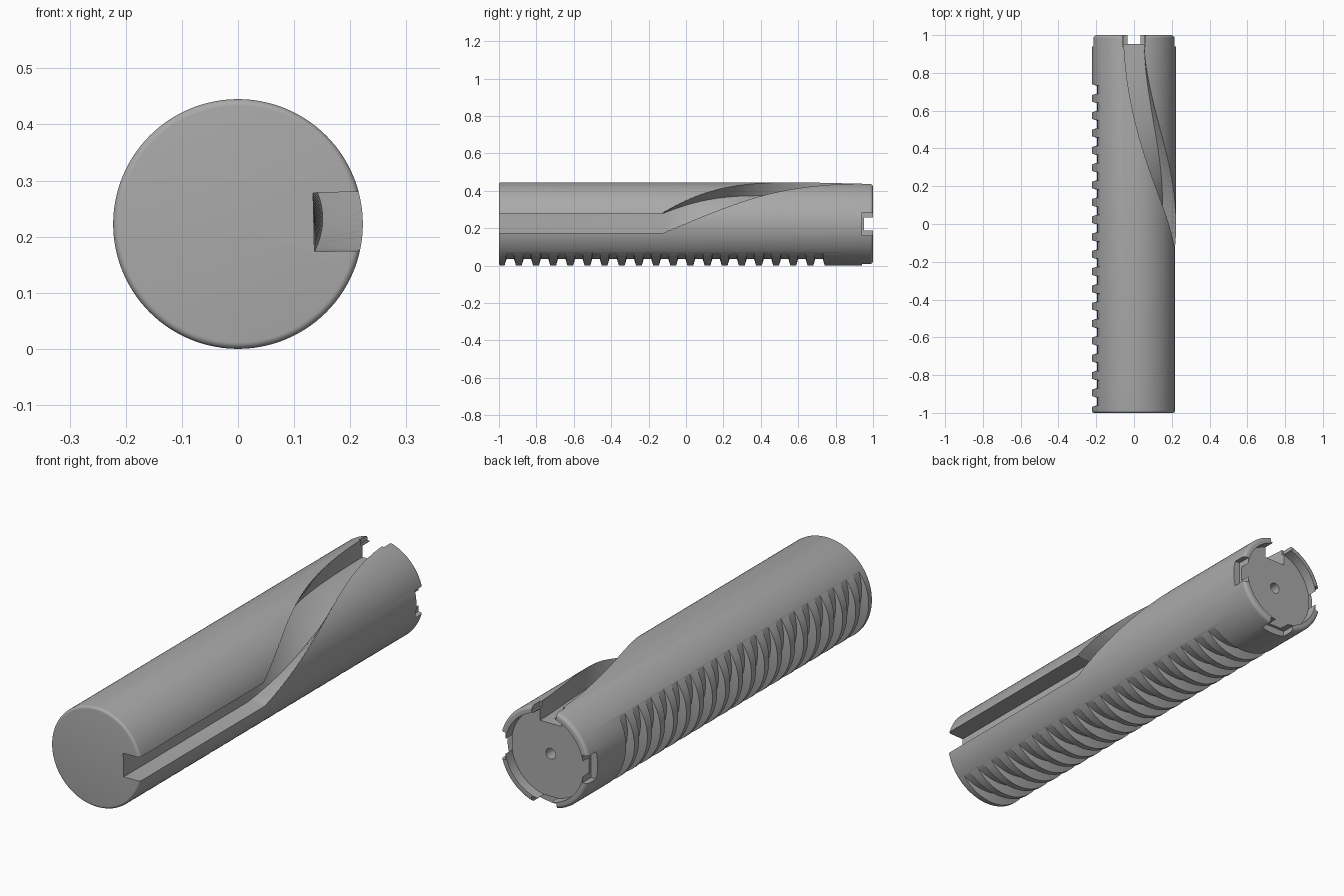
import bpy, bmesh, math
from mathutils import Vector, Matrix

cube = bpy.data.objects.get("Cube")
if cube:
    bpy.data.objects.remove(cube, do_unlink=True)

R = 0.2225          # shaft radius
CENTRE = Vector((0, 0, R))

grey = bpy.data.materials.new("steel_grey")
grey.use_nodes = True
colour = (0.4, 0.4, 0.4, 1)
grey.diffuse_color = colour
grey.node_tree.nodes["Principled BSDF"].inputs["Base Color"].default_value = colour


def finish(name, bm):
    bmesh.ops.remove_doubles(bm, verts=bm.verts, dist=1e-5)
    bmesh.ops.recalc_face_normals(bm, faces=bm.faces)
    mesh = bpy.data.meshes.new(name)
    bm.to_mesh(mesh)
    bm.free()
    mesh.materials.append(grey)
    obj = bpy.data.objects.new(name, mesh)
    bpy.context.collection.objects.link(obj)
    return obj


def lathe(bm, profile, centre, closed=False, steps=128):
    """Spin (radius, y) points around an axis along y."""
    verts = [bm.verts.new(centre + Vector((r, y, 0))) for r, y in profile]
    edges = [bm.edges.new(pair) for pair in zip(verts, verts[1:])]
    if closed:
        edges.append(bm.edges.new((verts[-1], verts[0])))
    bmesh.ops.spin(bm, geom=verts + edges, cent=centre, axis=(0, 1, 0),
                   angle=math.tau, steps=steps, use_merge=True)


def fillet(y_end, sign, size):
    """Quarter-round from the outer wall to the end face."""
    points = []
    for i in range(6):
        a = math.radians(18 * i)
        points.append((R - size + size * math.cos(a),
                       y_end - sign * size * (1 - math.sin(a))))
    return points


# Shaft with rounded ends, recessed rear face and centre hole
rim, face, hole = 0.193, 0.953, 0.024
profile = [(0, -1)] + fillet(-1, -1, 0.012)[::-1] + fillet(1, 1, 0.016)
profile += [(rim, 1), (rim, face), (hole, face), (hole, 0.85), (0, 0.85)]
bm = bmesh.new()
lathe(bm, profile, CENTRE)
shaft = finish("shaft", bm)

# Rack notches: tapered rings set off-centre so each cut fades out at its ends
bm = bmesh.new()
lean = math.radians(230)
offset = 0.064
ring_centre = CENTRE - offset * Vector((math.cos(lean), 0, math.sin(lean)))
inner, outer = 0.236, 0.32
pitch = 0.0917
for k in range(19):
    y = 0.711 - k * pitch
    narrow, wide = 0.02, 0.045
    lathe(bm, [(inner, y - narrow), (outer, y - wide),
               (outer, y + wide), (inner, y + narrow)], ring_centre, True)
notches = finish("notch_cutter", bm)

# Keyway: straight along the side, then twisting up to the top
bm = bmesh.new()
start, stop, floor, half = -0.125, 0.96, 0.135, 0.0525
stations = [(-1.1, 0), (start, 0)]
for i in range(1, 41):
    t = i / 40
    stations.append((start + t * (stop - start), 1 - (1 - t) ** 1.65))
stations.append((1.1, 1))
rings = []
for y, turn in stations:
    a = math.radians(1.3 + 88.7 * turn)
    width = half * (1 + 0.35 * math.sin(math.pi * turn))
    out = Vector((math.cos(a), 0, math.sin(a)))
    side = Vector((-math.sin(a), 0, math.cos(a)))
    rings.append([bm.verts.new(CENTRE + Vector((0, y, 0)) + out * u + side * s)
                  for u, s in ((floor, -width), (0.3, -width),
                               (0.3, width), (floor, width))])
for a, b in zip(rings, rings[1:]):
    for i in range(4):
        j = (i + 1) % 4
        bm.faces.new((a[i], a[j], b[j], b[i]))
bm.faces.new(rings[0])
bm.faces.new(rings[-1])
bmesh.ops.triangulate(bm, faces=bm.faces)
keyway = finish("keyway_cutter", bm)

# Four slots through the rear rim
bm = bmesh.new()
for k in range(4):
    place = (Matrix.Translation(CENTRE) @ Matrix.Rotation(k * math.pi / 2, 4, 'Y')
             @ Matrix.Translation((0.24, 1.0, 0))
             @ Matrix.Diagonal((0.1, 0.12, 0.122, 1)))
    bmesh.ops.create_cube(bm, size=1, matrix=place)
slots = finish("slot_cutter", bm)

# Cut the shaft
bpy.ops.object.select_all(action='DESELECT')
bpy.context.view_layer.objects.active = shaft
shaft.select_set(True)
for cutter in (notches, keyway, slots):
    mod = shaft.modifiers.new(cutter.name, 'BOOLEAN')
    mod.operation = 'DIFFERENCE'
    mod.solver = 'EXACT'
    mod.object = cutter
    bpy.ops.object.modifier_apply(modifier=mod.name)
    bpy.data.objects.remove(cutter, do_unlink=True)
bpy.ops.object.shade_smooth_by_angle(angle=math.radians(25))
